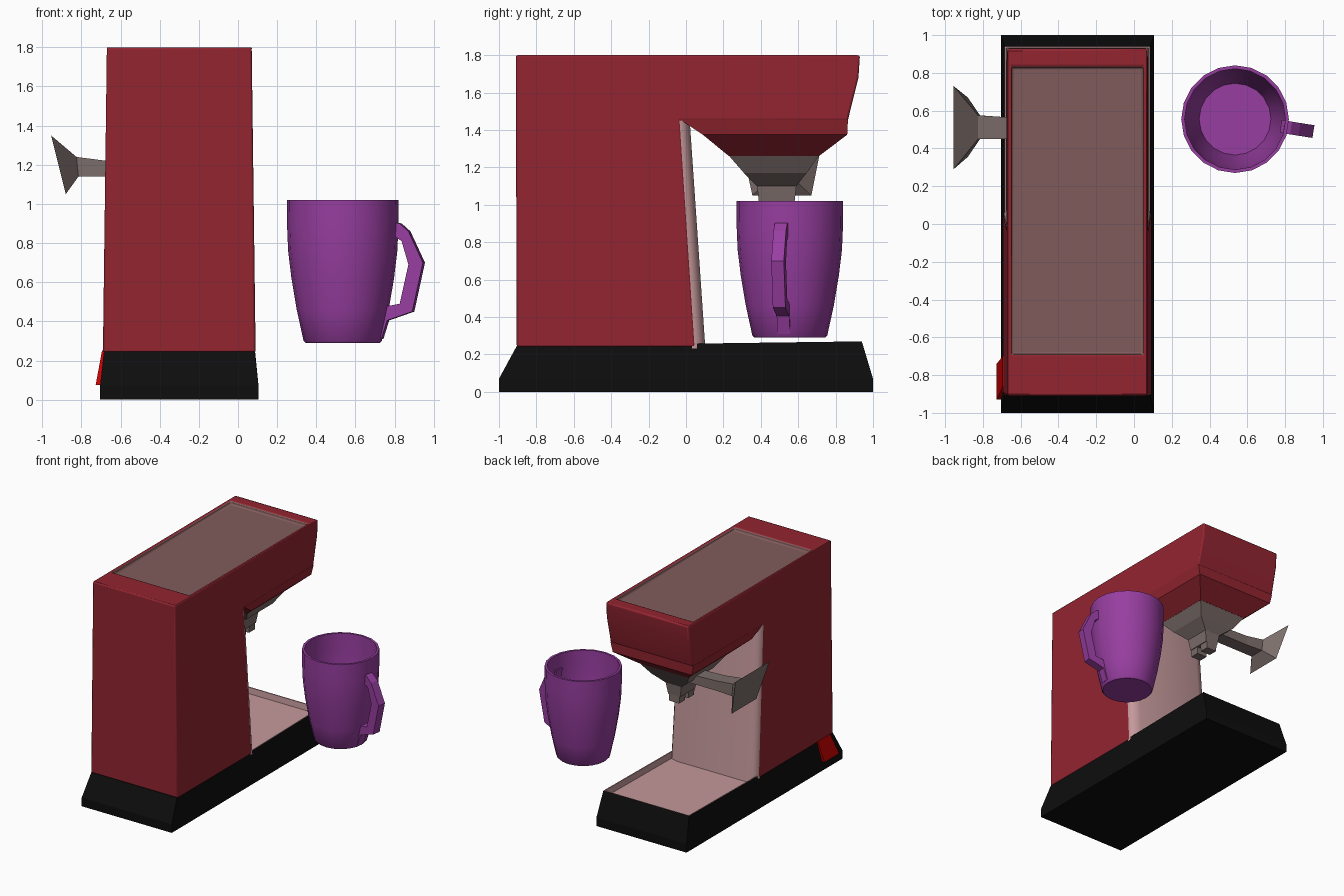
import bpy, bmesh, math
from mathutils import Vector

if "Cube" in bpy.data.objects:
    bpy.data.objects.remove(bpy.data.objects["Cube"])

CX = -0.30  # centre line of the machine


def material(name, rgb):
    m = bpy.data.materials.new(name)
    m.diffuse_color = (*rgb, 1)
    m.use_nodes = True
    m.node_tree.nodes["Principled BSDF"].inputs["Base Color"].default_value = m.diffuse_color
    return m


RED = material("dark red", (0.29, 0.018, 0.030))
BLACK = material("black", (0.004, 0.004, 0.004))
PINK = material("pale pink", (0.56, 0.32, 0.33))
GREY = material("warm grey", (0.20, 0.155, 0.145))
LID = material("brown grey", (0.22, 0.105, 0.105))
SWITCH = material("bright red", (0.60, 0.0, 0.0))
PURPLE = material("purple", (0.31, 0.048, 0.35))


def loft(rings, caps=True):
    """Bridge rings of equal point count into a bmesh."""
    bm = bmesh.new()
    loops = [[bm.verts.new(p) for p in r] for r in rings]
    n = len(rings[0])
    for a, b in zip(loops, loops[1:]):
        for i in range(n):
            j = (i + 1) % n
            bm.faces.new((a[i], a[j], b[j], b[i]))
    if caps:
        bm.faces.new(loops[0][::-1])
        bm.faces.new(loops[-1])
    bmesh.ops.recalc_face_normals(bm, faces=bm.faces[:])
    return bm


def finish(name, bm, mats, smooth=None, bevel=0):
    me = bpy.data.meshes.new(name)
    bm.to_mesh(me)
    bm.free()
    ob = bpy.data.objects.new(name, me)
    bpy.context.collection.objects.link(ob)
    for m in mats:
        me.materials.append(m)
    if bevel:
        mod = ob.modifiers.new("bevel", 'BEVEL')
        mod.width, mod.segments, mod.limit_method = bevel, 2, 'ANGLE'
        mod.angle_limit = math.radians(50)
    if smooth:
        bpy.ops.object.select_all(action='DESELECT')
        ob.select_set(True)
        bpy.context.view_layer.objects.active = ob
        bpy.ops.object.shade_smooth_by_angle(angle=math.radians(smooth))
    return ob


def rect(hw, y0, y1, z0, z1=None):
    """Level rectangle about the centre line; z may differ at each end."""
    z1 = z0 if z1 is None else z1
    return [(CX - hw, y0, z0), (CX + hw, y0, z0), (CX + hw, y1, z1), (CX - hw, y1, z1)]


# Base with a sunken pink drip tray
bm = loft([rect(0.405, -1, 1, 0), rect(0.405, -1, 1, 0.07), rect(0.385, -0.905, 0.94, 0.245, 0.27)])
bmesh.ops.bisect_plane(bm, geom=bm.verts[:] + bm.edges[:] + bm.faces[:],
                       plane_co=(0, 0.04, 0), plane_no=(0, 1, 0))
tray = max((f for f in bm.faces if f.normal.z > 0.9), key=lambda f: f.calc_center_median().y)
rim = bmesh.ops.inset_individual(bm, faces=[tray], thickness=0.012)["faces"]
walls = bmesh.ops.inset_individual(bm, faces=[tray], thickness=0.006, depth=-0.05)["faces"]
for f in rim + walls + [tray]:
    f.material_index = 1
finish("base", bm, [BLACK, PINK])


# Body: side profile swept across the width, tapering upward
def half_width(z):
    return 0.39 - 0.02 * (z - 0.25) / 1.55


profile = [(-0.905, 0.24), (-0.91, 1.8), (0.93, 1.8), (0.922, 1.68), (0.865, 1.45), (-0.03, 1.45), (0.05, 0.24)]
bm = loft([[(CX + s * half_width(z), y, z) for y, z in profile] for s in (-1, 1)])
bm.normal_update()
top = max(bm.faces, key=lambda f: f.normal.z)
bmesh.ops.inset_individual(bm, faces=[top], thickness=0.03)
for v in top.verts:
    v.co.y = -0.69 if v.co.y < 0 else 0.83
walls = bmesh.ops.inset_individual(bm, faces=[top], thickness=0.001, depth=-0.03)["faces"]
for f in walls + [top]:
    f.material_index = 1
finish("body", bm, [RED, LID], bevel=0.012, smooth=35)

# Underside of the head, narrowing to the brew group
bm = loft([rect(0.373, -0.03, 0.866, 1.455), rect(0.355, 0.09, 0.862, 1.375), rect(0.22, 0.23, 0.71, 1.26)])
finish("head_underside", bm, [RED])

# Pink front panel of the column, with rounded corners in plan
plan = [(-1, -0.02), (-1, 0.005), (-0.94, 0.035), (-0.8, 0.05), (0.8, 0.05), (0.94, 0.035), (1, 0.005), (1, -0.02)]
bm = loft([[(CX + h * x, y0 + y, z) for x, y in plan]
           for h, y0, z in ((0.388, 0.055, 0.21), (0.372, -0.03, 1.45))])
finish("column_panel", bm, [PINK], smooth=40)

# Brew funnel and twin nozzles
bm = loft([rect(0.22, 0.23, 0.71, 1.262), rect(0.16, 0.31, 0.645, 1.17),
           rect(0.07, 0.38, 0.59, 1.10), rect(0.055, 0.39, 0.58, 1.01)])
finish("brew_funnel", bm, [GREY])
for i, y in enumerate((0.39, 0.505)):
    bm = loft([rect(0.05, y, y + 0.075, 1.02), rect(0.045, y, y + 0.075, 0.955)])
    finish(f"nozzle_{i + 1}", bm, [GREY])


# Filter handle flaring to a tilted end plate
def handle_ring(xt, xb, zt, zb, top_y, bottom_y):
    return [(xt, top_y[0], zt), (xt, top_y[1], zt), (xb, bottom_y[1], zb), (xb, bottom_y[0], zb)]


bm = loft([handle_ring(-0.40, -0.40, 1.21, 1.14, (0.45, 0.565), (0.45, 0.565)),
           handle_ring(-0.67, -0.67, 1.22, 1.14, (0.45, 0.565), (0.45, 0.565)),
           handle_ring(-0.825, -0.815, 1.24, 1.14, (0.45, 0.575), (0.45, 0.575)),
           handle_ring(-0.955, -0.88, 1.35, 1.05, (0.29, 0.73), (0.355, 0.67))])
finish("filter_handle", bm, [GREY])

# Power switch lying on the sloped side of the base
bm = loft([[(x0, y0, z), (x1, y0, z), (x1, y1, z), (x0, y1, z)]
           for x0, x1, y0, y1, z in ((-0.727, -0.69, -0.93, -0.74, 0.075), (-0.695, -0.665, -0.86, -0.70, 0.25))])
finish("power_switch", bm, [SWITCH])

# Cup: outer wall, rim, then inner wall down to the floor
CUP = Vector((0.535, 0.555, 0))
SIDES = 20
cup_profile = [(0.19, 0.29), (0.20, 0.30), (0.235, 0.46), (0.262, 0.62), (0.279, 0.76), (0.284, 0.88), (0.285, 1.02),
               (0.267, 1.02), (0.266, 0.88), (0.261, 0.76), (0.244, 0.62), (0.217, 0.46), (0.19, 0.33)]
bm = loft([[CUP + Vector((r * math.cos(a), r * math.sin(a), z))
            for a in (math.tau * k / SIDES for k in range(SIDES))] for r, z in cup_profile])
finish("cup", bm, [PURPLE], smooth=40)

# Cup handle: rectangular section along outer and inner lines, turned slightly
outer = [(0.245, 0.91), (0.30, 0.90), (0.345, 0.86), (0.42, 0.70), (0.365, 0.45), (0.235, 0.405), (0.205, 0.31)]
inner = [(0.255, 0.83), (0.28, 0.83), (0.31, 0.81), (0.345, 0.69), (0.30, 0.49), (0.22, 0.475), (0.185, 0.32)]
ANGLE = math.radians(-9)
along = Vector((math.cos(ANGLE), math.sin(ANGLE), 0))
across = Vector((-along.y, along.x, 0)) * 0.034
up = Vector((0, 0, 1))
bm = loft([[CUP + along * o[0] + up * o[1] - across, CUP + along * o[0] + up * o[1] + across,
            CUP + along * i[0] + up * i[1] + across, CUP + along * i[0] + up * i[1] - across]
           for o, i in zip(outer, inner)])
finish("cup_handle", bm, [PURPLE])
